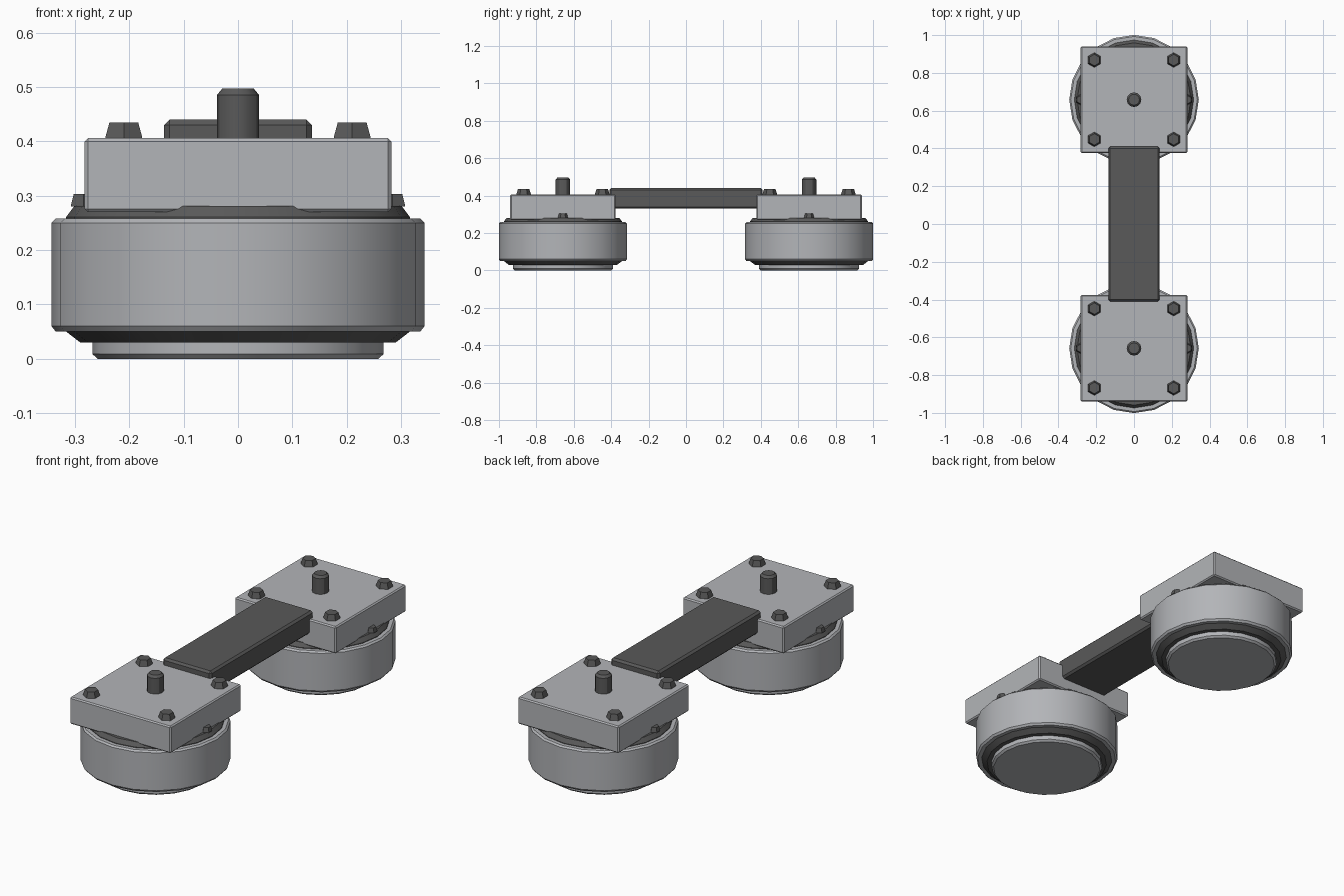
import bpy, bmesh
from math import sin, cos, pi, radians

cube = bpy.data.objects.get("Cube")
if cube:
    bpy.data.objects.remove(cube, do_unlink=True)


def material(name, rgb):
    m = bpy.data.materials.new(name)
    m.use_nodes = True
    m.diffuse_color = (*rgb, 1)
    m.node_tree.nodes["Principled BSDF"].inputs["Base Color"].default_value = (*rgb, 1)
    return m


LIGHT = material("light steel", (0.45, 0.46, 0.48))
DARK = material("dark steel", (0.10, 0.10, 0.10))


def finish(bm, name, mat, loc, smooth=True):
    bmesh.ops.recalc_face_normals(bm, faces=bm.faces[:])
    me = bpy.data.meshes.new(name)
    bm.to_mesh(me)
    bm.free()
    me.materials.append(mat)
    ob = bpy.data.objects.new(name, me)
    ob.location = loc
    bpy.context.collection.objects.link(ob)
    if smooth:
        bpy.ops.object.select_all(action='DESELECT')
        ob.select_set(True)
        bpy.context.view_layer.objects.active = ob
        bpy.ops.object.shade_smooth_by_angle(angle=radians(30))
    return ob


def lathe(name, mat, profile, sides, loc, phase=0.0, smooth=True):
    """Closed solid of revolution from (radius, height) pairs."""
    bm = bmesh.new()
    angles = [phase + 2 * pi * i / sides for i in range(sides)]
    rings = [[bm.verts.new((r * cos(a), r * sin(a), z)) for a in angles]
             for r, z in profile]
    for low, high in zip(rings, rings[1:]):
        for i in range(sides):
            j = (i + 1) % sides
            bm.faces.new((low[i], low[j], high[j], high[i]))
    bm.faces.new(rings[0][::-1])
    bm.faces.new(rings[-1])
    return finish(bm, name, mat, loc, smooth)


def block(name, mat, size, loc, bevel):
    bm = bmesh.new()
    bmesh.ops.create_cube(bm, size=1)
    bmesh.ops.scale(bm, vec=size, verts=bm.verts[:])
    bmesh.ops.bevel(bm, geom=bm.edges[:], offset=bevel, segments=1, affect='EDGES')
    return finish(bm, name, mat, loc)


def bolt(name, radius, height, loc):
    # Tapered hexagonal head with a point towards the front
    profile = [(radius, 0), (radius, height * 0.1), (radius * 0.78, height)]
    return lathe(name, DARK, profile, 6, loc, pi / 6, smooth=False)


for end, y in (("front", -0.658), ("back", 0.658)):
    # Round housing: pad, dark core with sloped flanges, outer drum
    lathe(end + "_base_pad", LIGHT, [(0.258, 0), (0.268, 0.009), (0.268, 0.04)],
          20, (0, y, 0))
    lathe(end + "_core", DARK,
          [(0.29, 0.03), (0.316, 0.05), (0.316, 0.261), (0.301, 0.281)],
          20, (0, y, 0))
    lathe(end + "_drum", LIGHT,
          [(0.335, 0.05), (0.343, 0.06), (0.343, 0.25), (0.335, 0.258)],
          20, (0, y, 0))

    # Square cover with corner bolts and central shaft
    block(end + "_cover", LIGHT, (0.564, 0.564, 0.136), (0, y, 0.338), 0.006)
    lathe(end + "_shaft", DARK, [(0.039, 0.39), (0.039, 0.485), (0.029, 0.497)],
          12, (0, y, 0))
    for side, sx in (("left", 1), ("right", -1)):
        bolt(f"{end}_{side}_flange_bolt", 0.027, 0.023, (0.284 * sx, y, 0.28))
        for row, sy in (("near", -1), ("far", 1)):
            bolt(f"{end}_{side}_{row}_cover_bolt", 0.039, 0.03,
                 (0.21 * sx, y + 0.21 * sy, 0.405))

# Bar joining the two covers
block("connecting_bar", DARK, (0.272, 0.82, 0.11), (0, 0, 0.385), 0.01)
